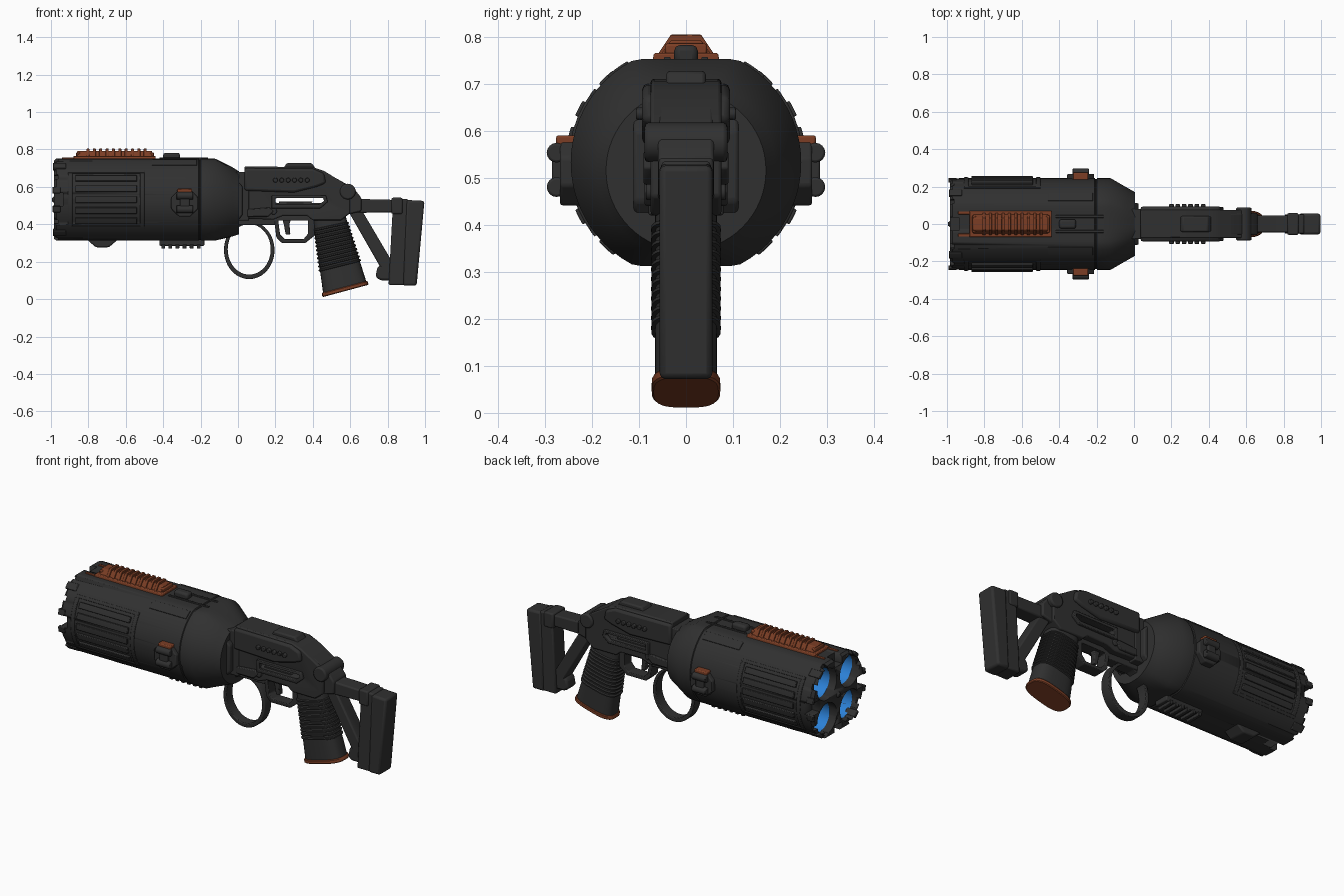
import bpy, bmesh, math
from mathutils import Matrix, Vector

if "Cube" in bpy.data.objects:
    bpy.data.objects.remove(bpy.data.objects["Cube"])


def material(name, rgb):
    m = bpy.data.materials.new(name)
    m.use_nodes = True
    m.diffuse_color = (*rgb, 1)
    m.node_tree.nodes["Principled BSDF"].inputs["Base Color"].default_value = (*rgb, 1)
    return m


DARK = material("dark grey", (0.03, 0.03, 0.03))
ORANGE = material("burnt orange", (0.2, 0.048, 0.018))
BLUE = material("bright blue", (0.025, 0.22, 0.68))
AXIS_Z = 0.532   # height of the barrel axis
R = 0.245        # barrel radius


def activate(ob):
    bpy.ops.object.select_all(action='DESELECT')
    ob.select_set(True)
    bpy.context.view_layer.objects.active = ob


def bevel(ob, width, segments=2):
    mod = ob.modifiers.new("bevel", 'BEVEL')
    mod.width, mod.segments, mod.limit_method = width, segments, 'ANGLE'


def finish(name, bm, mat, width=0):
    bmesh.ops.recalc_face_normals(bm, faces=bm.faces)
    me = bpy.data.meshes.new(name)
    bm.to_mesh(me)
    bm.free()
    ob = bpy.data.objects.new(name, me)
    bpy.context.collection.objects.link(ob)
    me.materials.append(mat)
    activate(ob)
    bpy.ops.object.shade_smooth_by_angle(angle=math.radians(35))
    if width:
        bevel(ob, width)
    return ob


def loft(name, loops, mat=DARK, width=0, caps=(True, True)):
    """Skin a list of equally long point loops."""
    bm = bmesh.new()
    rings = [[bm.verts.new(p) for p in loop] for loop in loops]
    n = len(rings[0])
    for a, b in zip(rings, rings[1:]):
        for i in range(n):
            bm.faces.new((a[i], a[(i + 1) % n], b[(i + 1) % n], b[i]))
    for ring, use in zip((rings[0], rings[-1]), caps):
        if use:
            bm.faces.new(ring)
    return finish(name, bm, mat, width)


def prism(name, pts, lo, hi, mat=DARK, width=0, axis='y'):
    """Extrude an outline along y (xz outline) or along x (yz outline)."""
    place = (lambda t: [(a, t, b) for a, b in pts]) if axis == 'y' else (lambda t: [(t, a, b) for a, b in pts])
    return loft(name, [place(lo), place(hi)], mat, width)


def slab(name, pts, half, mat=DARK, width=0.008):
    return prism(name, pts, -half, half, mat, width)


def box(name, x, y, z, mat=DARK, width=0.005):
    return prism(name, [(x[0], z[0]), (x[1], z[0]), (x[1], z[1]), (x[0], z[1])], y[0], y[1], mat, width)


def circle(cx, cz, rx, rz=None, n=24, turn=0.0):
    rz = rz or rx
    ang = [2 * math.pi * i / n + turn for i in range(n)]
    return [(cx + rx * math.cos(a), cz + rz * math.sin(a)) for a in ang]


def band(name, outer, inner, half, width=0.004):
    """Closed frame between two matching xz outlines."""
    loops = [[(a, y, b) for a, b in pts] for pts, y in
             ((outer, -half), (outer, half), (inner, half), (inner, -half), (outer, -half))]
    ob = loft(name, loops, caps=(False, False))
    bm = bmesh.new()
    bm.from_mesh(ob.data)
    bmesh.ops.remove_doubles(bm, verts=bm.verts, dist=1e-5)
    bmesh.ops.recalc_face_normals(bm, faces=bm.faces)
    bm.to_mesh(ob.data)
    bm.free()
    bevel(ob, width)
    return ob


def arc_plate(name, x0, x1, a0, a1, r1, side, width=0.004):
    """Plate curved around the barrel; angles in degrees up from the side."""
    ang = [math.radians(a0 + (a1 - a0) * i / 10) for i in range(11)]
    arc = [(r1, a) for a in ang] + [(R - 0.015, a) for a in reversed(ang)]
    pts = [(side * r * math.cos(a), AXIS_Z + r * math.sin(a)) for r, a in arc]
    return prism(name, pts, x0, x1, DARK, width, 'x')


def cut(ob, cutters):
    for c in cutters:
        mod = ob.modifiers.new("cut", 'BOOLEAN')
        mod.operation, mod.solver, mod.object = 'DIFFERENCE', 'EXACT', c
        activate(ob)
        bpy.ops.object.modifier_apply(modifier=mod.name)
        bpy.data.objects.remove(c)


# Barrel: round with flattened top and bottom, tapering to the rear
def barrel_loop(x, r, clip, zc=AXIS_Z):
    pts = circle(0, 0, r, n=64)
    return [(x, y, zc + max(-clip, min(clip, z))) for y, z in pts]


barrel = loft("barrel", [barrel_loop(*s) for s in (
    (-0.985, 0.232, 0.208), (-0.97, R, 0.22), (-0.21, R, 0.22), (-0.207, 0.24, 0.215), (-0.2, 0.24, 0.215),
    (-0.197, R, 0.22), (-0.125, R, 0.22), (-0.03, 0.19, 0.185, 0.52), (0.005, 0.17, 0.168, 0.515))])

# Muzzle: four round bores with a toothed rim
BORES = [(sy * 0.105, AXIS_Z + sz * 0.1) for sy in (-1, 1) for sz in (-1, 1)]
cutters = [prism("bore_cutter", circle(y, z, 0.09, n=32), -1.1, -0.62, axis='x') for y, z in BORES]
for i in range(12):
    major = i % 3 == 0
    w, depth = (0.035, 0.05) if major else (0.014, 0.022)
    c = box("notch_cutter", (-1.1, -0.985 + depth), (0.17, 0.4), (-w, w), width=0)
    c.data.transform(Matrix.Translation(Vector((0, 0, AXIS_Z))) @ Matrix.Rotation(math.radians(30 * i), 4, 'X'))
    cutters.append(c)
cut(barrel, cutters)
for y, z in BORES:
    loops = [[(x, a, b) for a, b in circle(y, z, 0.087, n=32)] for x in (-0.94, -0.64)]
    loft("bore_lining", loops, BLUE, caps=(False, True))
loft("muzzle_spike", [[(x, a, b) for a, b in circle(0, AXIS_Z, r, n=12)]
                      for x, r in ((-0.9, 0.035), (-0.97, 0.03), (-0.995, 0.008))])

# Side grilles, corner guards and octagonal side buttons
for s in (-1, 1):
    for a in (-39, 35):
        arc_plate("grille_rail", -0.91, -0.5, a, a + 4, 0.25, s)
    for x in (-0.91, -0.525):
        arc_plate("grille_end", x, x + 0.025, -38, 38, 0.25, s)
    for i in range(5):
        a = -27 + 13.5 * i
        arc_plate("grille_bar", -0.87, -0.54, a - 4, a + 4, 0.256, s, 0.008)
    for a in (-52, 42):
        arc_plate("corner_guard", -0.99, -0.92, a, a + 10, 0.25, s)
    for a in (-16, 8):
        arc_plate("rim_tab", -0.992, -0.95, a, a + 8, 0.25, s)
    arc_plate("rear_panel", -0.46, -0.22, 48, 60, 0.249, s, 0.002)
    octagon = circle(-0.285, 0.513, 0.078, n=8, turn=math.pi / 8)
    prism("side_button", octagon, s * 0.22, s * 0.268, DARK, 0.006)
    for z in (0.48, 0.553):
        prism("button_roller", circle(s * 0.275, z, 0.021, n=16), -0.33, -0.24, DARK, 0.005, 'x')
    box("button_bridge", (-0.31, -0.26), (s * 0.26, s * 0.285), (0.48, 0.555))
    box("button_cap", (-0.325, -0.245), (s * 0.225, s * 0.276), (0.567, 0.59), ORANGE)

# Orange top cover with ribs
prism("cover_base", [(-0.073, 0.74), (0.073, 0.74), (0.068, 0.765), (-0.068, 0.765)], -0.88, -0.44, ORANGE, 0.004, 'x')
prism("cover_ridge", [(-0.055, 0.76), (0.055, 0.76), (0.032, 0.792), (-0.032, 0.792)], -0.86, -0.46, ORANGE, 0.004, 'x')
for i in range(10):
    x = -0.81 + 0.034 * i
    prism("cover_rib", [(-0.06, 0.762), (0.06, 0.762), (0.032, 0.804), (-0.032, 0.804)], x, x + 0.016, ORANGE, 0.002, 'x')
for x in (-0.865, -0.47):
    box("cover_stop", (x, x + 0.02), (-0.045, 0.045), (0.76, 0.785), ORANGE)
for y in (-0.06, 0.06):
    box("cover_guide", (-0.94, -0.87), (y - 0.008, y + 0.008), (0.74, 0.757), ORANGE, 0.002)

# Top catch and underside rails
box("top_catch", (-0.4, -0.31), (-0.025, 0.025), (0.74, 0.782), width=0.012)
for y in (-0.04, 0.04):
    box("catch_track", (-0.42, -0.16), (y - 0.007, y + 0.007), (0.74, 0.757), width=0.003)
box("under_rail", (-0.42, -0.18), (-0.045, 0.045), (0.285, 0.33))
for i in range(6):
    x = -0.41 + 0.038 * i
    box("rail_tooth", (x, x + 0.02), (-0.05, 0.05), (0.27, 0.292), width=0.003)
slab("under_block", [(-0.81, 0.32), (-0.76, 0.277), (-0.69, 0.277), (-0.64, 0.32)], 0.055)

# Neck joining barrel and receiver
box("neck", (-0.02, 0.06), (-0.08, 0.08), (0.42, 0.68))
for s in (-1, 1):
    slab_pts = [(-0.03, 0.45), (0.0, 0.42), (0.025, 0.45), (0.025, 0.6), (-0.01, 0.64), (-0.03, 0.62)]
    prism("neck_bracket", slab_pts, s * 0.07, s * 0.112, DARK, 0.008)

# Receiver with a through slot
receiver = slab("receiver", [(0.035, 0.43), (0.19, 0.425), (0.24, 0.445), (0.37, 0.445), (0.4, 0.42), (0.55, 0.42),
                             (0.6, 0.46), (0.6, 0.6), (0.46, 0.685), (0.4, 0.705), (0.035, 0.71)], 0.075, width=0)
cut(receiver, [box("slot_cutter", (0.2, 0.46), (-0.3, 0.3), (0.515, 0.54), width=0)])
bevel(receiver, 0.008)
slab("upper_cover", [(0.035, 0.58), (0.3, 0.57), (0.42, 0.6), (0.47, 0.62), (0.46, 0.672), (0.4, 0.697), (0.035, 0.7)],
     0.093, width=0.012)
slab("rear_receiver", [(0.5, 0.43), (0.58, 0.45), (0.66, 0.47), (0.66, 0.54), (0.62, 0.592), (0.5, 0.66)], 0.06)
slab("top_sight", [(0.24, 0.695), (0.26, 0.727), (0.395, 0.727), (0.42, 0.69)], 0.042)
slab("bolt", [(0.22, 0.51), (0.38, 0.505), (0.4, 0.522), (0.22, 0.522)], 0.07, width=0.002)
slab("hinge_pin", circle(0.587, 0.575, 0.042), 0.088)
slab("pivot_pin", circle(0.19, 0.47, 0.018, n=16), 0.085, width=0.004)
for s in (-1, 1):
    band_ob = band("slot_frame", [(0.18, 0.485), (0.44, 0.485), (0.48, 0.52), (0.47, 0.555), (0.18, 0.555)],
                   [(0.2, 0.505), (0.43, 0.505), (0.46, 0.525), (0.455, 0.54), (0.2, 0.54)], 0.012)
    band_ob.location.y = s * 0.078
    for i in range(6):
        prism("rivet", circle(0.2 + 0.034 * i, 0.636, 0.013, n=12), s * 0.08, s * 0.106, DARK, 0.004)
    prism("side_lever", [(0.05, 0.44), (0.16, 0.44), (0.19, 0.47), (0.17, 0.49), (0.05, 0.48)],
          s * 0.07, s * 0.088, DARK, 0.005)

# Lever loop, trigger guard and trigger
band("lever_loop", circle(0.06, 0.262, 0.135, 0.155, n=48), circle(0.06, 0.266, 0.115, 0.135, n=48), 0.03)
box("loop_mount", (0.0, 0.2), (-0.035, 0.035), (0.395, 0.44))
band("trigger_guard", [(0.19, 0.45), (0.205, 0.33), (0.235, 0.3), (0.36, 0.3), (0.41, 0.34), (0.41, 0.45)],
     [(0.215, 0.42), (0.225, 0.345), (0.25, 0.32), (0.35, 0.32), (0.375, 0.35), (0.375, 0.42)], 0.035)
slab("trigger", [(0.23, 0.45), (0.29, 0.45), (0.275, 0.4), (0.28, 0.345), (0.255, 0.345), (0.245, 0.4)], 0.016, width=0.005)

# Pistol grip, built as lofted rounded sections with ridges
def grip_loop(t, grow=0.0):
    """Oval section at t from top (0) to foot (1)."""
    front, back = Vector((0.4, 0.425)).lerp(Vector((0.458, 0.012)), t), Vector((0.57, 0.46)).lerp(Vector((0.692, 0.075)), t)
    mid, arm = (front + back) / 2, (back - front) / 2 * (1 + grow * 8)
    loop = []
    for c, s in circle(0, 0, 1, n=28):
        c, s = (math.copysign(abs(v) ** 0.65, v) for v in (c, s))
        p = mid + arm * c
        loop.append((p.x, s * (0.066 + grow), p.y))
    return loop


loft("grip", [grip_loop(t) for t in (0, 0.4, 0.96)])
loft("grip_foot", [grip_loop(t, g) for t, g in ((0.945, 0.004), (0.955, 0.007), (0.99, 0.007), (1.0, 0.003))], ORANGE)
for i in range(11):
    t = 0.12 + 0.052 * i
    loft("grip_ridge", [grip_loop(t + d, g) for d, g in ((0, 0), (0.008, 0.008), (0.024, 0.008), (0.032, 0))])

# Skeleton stock
slab("stock_top_bar", [(0.6, 0.46), (0.86, 0.465), (0.86, 0.53), (0.66, 0.535), (0.6, 0.56)], 0.045)
slab("stock_strut", [(0.59, 0.47), (0.665, 0.47), (0.83, 0.19), (0.83, 0.12), (0.79, 0.12)], 0.04)
slab("stock_foot", [(0.735, 0.12), (0.76, 0.1), (0.82, 0.1), (0.83, 0.18), (0.77, 0.19), (0.745, 0.17)], 0.04, width=0.012)
slab("butt", [(0.83, 0.535), (0.91, 0.535), (0.89, 0.075), (0.805, 0.075)], 0.052)
slab("butt_pad", [(0.9, 0.53), (0.997, 0.525), (0.955, 0.072), (0.88, 0.072)], 0.056, width=0.012)
slab("butt_collar", [(0.82, 0.455), (0.88, 0.455), (0.88, 0.542), (0.82, 0.542)], 0.058)
